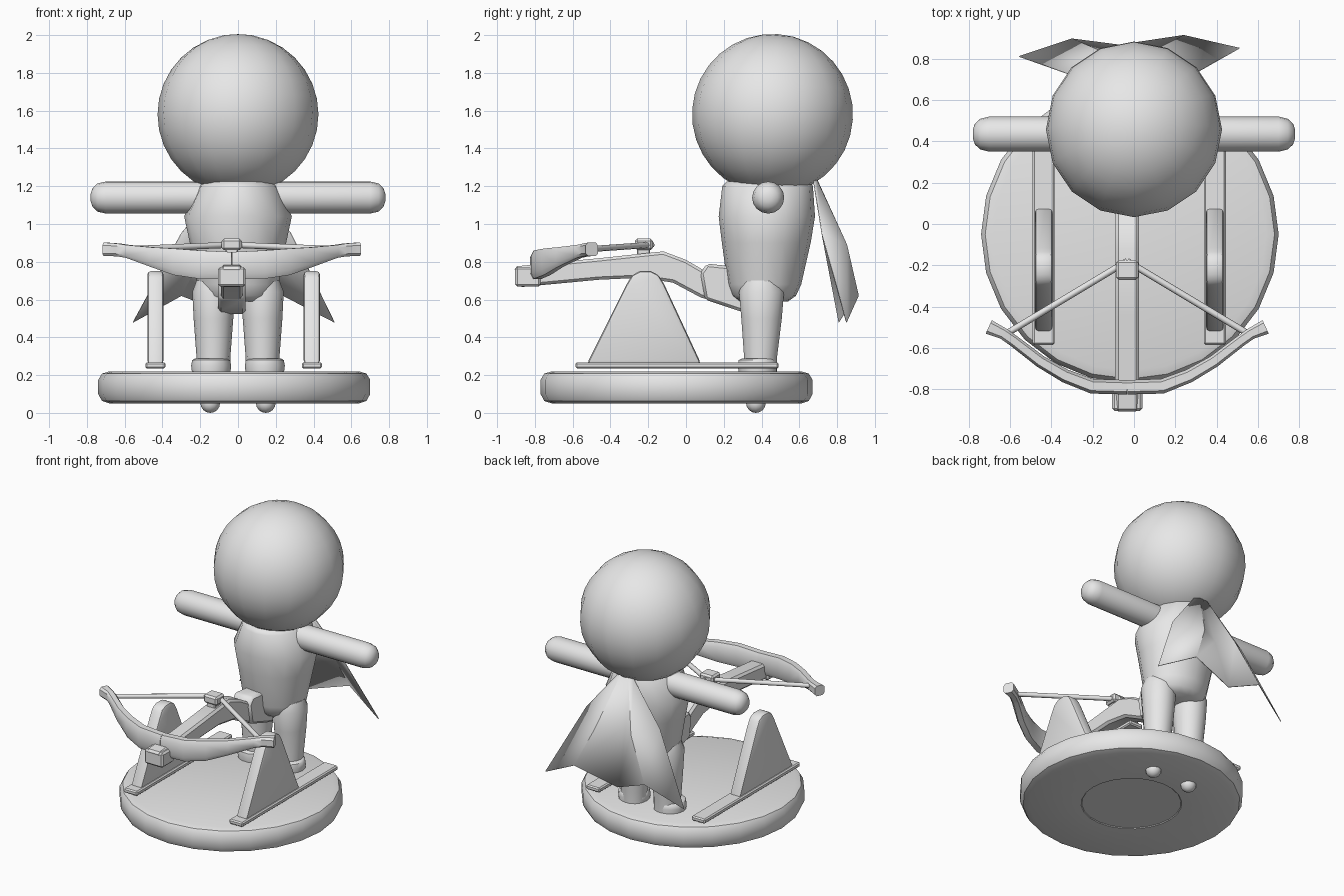
import bpy, bmesh, math
from mathutils import Vector

if "Cube" in bpy.data.objects:
    bpy.data.objects.remove(bpy.data.objects["Cube"])

grey = bpy.data.materials.new("plain_grey")
grey.diffuse_color = (0.8, 0.8, 0.8, 1)
grey.use_nodes = True
grey.node_tree.nodes["Principled BSDF"].inputs["Base Color"].default_value = grey.diffuse_color


def finish(name, bm, bevel=0.0, segs=2, angle=35):
    """Bevel the sharp edges, then make a smooth-shaded object."""
    bmesh.ops.recalc_face_normals(bm, faces=bm.faces)
    if bevel:
        sharp = [e for e in bm.edges if len(e.link_faces) == 2
                 and e.calc_face_angle() > math.radians(30)]
        bmesh.ops.bevel(bm, geom=sharp, offset=bevel, segments=segs,
                        profile=0.5, affect='EDGES', clamp_overlap=True)
    me = bpy.data.meshes.new(name)
    bm.to_mesh(me)
    bm.free()
    me.materials.append(grey)
    ob = bpy.data.objects.new(name, me)
    bpy.context.collection.objects.link(ob)
    bpy.ops.object.select_all(action='DESELECT')
    ob.select_set(True)
    bpy.context.view_layer.objects.active = ob
    bpy.ops.object.shade_smooth_by_angle(angle=math.radians(angle))
    return ob


def loft(name, rings, **kw):
    """Skin a list of equal-length point rings and cap both ends."""
    bm = bmesh.new()
    vs = [[bm.verts.new(p) for p in r] for r in rings]
    n = len(vs[0])
    for a, b in zip(vs, vs[1:]):
        for i in range(n):
            j = (i + 1) % n
            bm.faces.new((a[i], a[j], b[j], b[i]))
    bm.faces.new(vs[0])
    bm.faces.new(vs[-1])
    return finish(name, bm, **kw)


def ellipse(n, fn):
    return [fn(math.cos(math.tau * i / n), math.sin(math.tau * i / n)) for i in range(n)]


def upright_loft(name, x, rows, n=16, **kw):
    """Rows of (z, half width, half depth, centre y)."""
    return loft(name, [ellipse(n, lambda c, s: (x + c * rx, cy + s * ry, z))
                       for z, rx, ry, cy in rows], **kw)


def box(name, x, y, z, bevel=0.008):
    return loft(name, [[(x[0], y[0], h), (x[1], y[0], h), (x[1], y[1], h), (x[0], y[1], h)]
                       for h in z], bevel=bevel, segs=1)


def side_profile(name, x0, x1, pts, bevel, segs=2):
    return loft(name, [[(x, y, z) for y, z in pts] for x in (x0, x1)], bevel=bevel, segs=segs)


def ball(name, loc, r, tilt=0.0, n=16, rings=12):
    bm = bmesh.new()
    bmesh.ops.create_uvsphere(bm, u_segments=n, v_segments=rings, radius=r)
    ob = finish(name, bm, angle=60)
    ob.location = loc
    ob.rotation_euler.x = tilt
    return ob


# Round base with a shallow disc underneath
upright_loft("base", -0.02, [
    (0.055, 0.32, 0.32, -0.05), (0.05, 0.325, 0.325, -0.05),
    (0.05, 0.66, 0.66, -0.05), (0.063, 0.70, 0.70, -0.05),
    (0.10, 0.72, 0.72, -0.05), (0.175, 0.72, 0.72, -0.05),
    (0.208, 0.70, 0.70, -0.05), (0.22, 0.66, 0.66, -0.05)], n=24, angle=40)

# Head
ball("head", (0, 0.458, 1.58), 0.426, math.radians(-4), n=16, rings=16)

# Torso
upright_loft("torso", 0, [
    (1.225, 0.18, 0.22, 0.435), (1.20, 0.21, 0.24, 0.432),
    (1.04, 0.285, 0.255, 0.428), (0.90, 0.255, 0.235, 0.425),
    (0.68, 0.215, 0.195, 0.415), (0.62, 0.20, 0.17, 0.412),
    (0.59, 0.16, 0.13, 0.41)], angle=50)

# Arms: one rounded bar on each side
for side, label in ((-1, "left"), (1, "right")):
    stations = [(0.10, 0.085), (0.70, 0.085), (0.745, 0.074), (0.77, 0.05), (0.78, 0.02)]
    loft(label + "_arm",
         [ellipse(16, lambda c, s: (side * x, 0.435 + c * r, 1.14 + s * r))
          for x, r in stations], angle=50)

# Legs, feet and the pegs below the base
for side, label in ((-1, "left"), (1, "right")):
    upright_loft(label + "_leg", side * 0.13, [
        (0.20, 0.088, 0.088, 0.395), (0.30, 0.09, 0.09, 0.395),
        (0.50, 0.105, 0.11, 0.40), (0.64, 0.112, 0.122, 0.40),
        (0.70, 0.09, 0.10, 0.40)], n=14, angle=50)
    upright_loft(label + "_foot", side * 0.142, [
        (0.20, 0.10, 0.10, 0.38), (0.25, 0.106, 0.106, 0.377),
        (0.28, 0.10, 0.10, 0.377), (0.288, 0.085, 0.085, 0.38)], n=14, angle=50)
    ball(label + "_peg", (side * 0.147, 0.37, 0.052), 0.052, n=12, rings=8)

# Pleated cape: columns running from the neck down to the hem
columns = [
    [(-0.06, 0.675, 1.23), (-0.30, 0.72, 0.95), (-0.555, 0.81, 0.48)],
    [(-0.03, 0.69, 1.235), (-0.15, 0.83, 0.91), (-0.30, 0.895, 0.62)],
    [(0.0, 0.69, 1.24), (-0.035, 0.765, 0.90), (-0.07, 0.865, 0.53)],
    [(0.03, 0.69, 1.235), (0.12, 0.85, 0.89), (0.24, 0.912, 0.62)],
    [(0.06, 0.675, 1.23), (0.28, 0.72, 0.95), (0.51, 0.85, 0.48)]]
bm = bmesh.new()
grid = [[bm.verts.new(p) for p in col] for col in columns]
for a, b in zip(grid, grid[1:]):
    for i in range(2):
        bm.faces.new((a[i], b[i], b[i + 1], a[i + 1]))
cape = finish("cape", bm, angle=40)
thick = cape.modifiers.new("thickness", 'SOLIDIFY')
thick.thickness = 0.006
thick.offset = 0

# Rails and tapered stands
stand = [(-0.525, 0.26), (-0.315, 0.68), (-0.285, 0.73), (-0.245, 0.75),
         (-0.185, 0.75), (-0.145, 0.73), (-0.115, 0.68), (0.08, 0.26)]
for cx, label in ((-0.437, "left"), (0.391, "right")):
    box(label + "_rail", (cx - 0.053, cx + 0.053), (-0.585, 0.49), (0.235, 0.268))
    side_profile(label + "_stand", cx - 0.043, cx + 0.043, stand, 0.018)

# Crossbow stock and bent butt
MID = -0.033
side_profile("stock", MID - 0.058, MID + 0.058, [
    (-0.91, 0.775), (-0.45, 0.82), (-0.12, 0.855), (0.0, 0.81), (0.12, 0.74), (0.24, 0.70),
    (0.24, 0.57), (0.08, 0.61), (-0.07, 0.69), (-0.24, 0.715), (-0.46, 0.705),
    (-0.885, 0.665)], 0.015, 1)
side_profile("butt", MID - 0.072, MID + 0.072, [
    (0.075, 0.74), (0.11, 0.79), (0.30, 0.77), (0.36, 0.52), (0.28, 0.54), (0.10, 0.60)],
    0.015, 1)
box("stock_nose", (MID - 0.073, MID + 0.073), (-0.905, -0.77), (0.668, 0.773), 0.012)

# Bow limbs: (offset from the middle, y, z, half height, half depth)
limb = [(0.0, -0.79, 0.78, 0.072, 0.035), (0.17, -0.785, 0.785, 0.075, 0.036),
        (0.30, -0.735, 0.80, 0.070, 0.033), (0.42, -0.665, 0.825, 0.052, 0.03),
        (0.55, -0.565, 0.855, 0.034, 0.028), (0.60, -0.53, 0.863, 0.034, 0.028),
        (0.67, -0.498, 0.866, 0.036, 0.036)]
for side, label in ((-1, "left"), (1, "right")):
    rings = []
    for i, (x, y, z, hh, hd) in enumerate(limb):
        a, b = limb[max(i - 1, 0)], limb[min(i + 1, len(limb) - 1)]
        t = Vector((b[0] - a[0], b[1] - a[1])).normalized()
        # chamfered cross-section across the limb direction
        section = [(-1, -.6), (-.6, -1), (.6, -1), (1, -.6),
                   (1, .6), (.6, 1), (-.6, 1), (-1, .6)]
        rings.append([(MID + side * (x - t.y * u * hd), y + t.x * u * hd, z + v * hh)
                      for u, v in section])
    loft(label + "_bow_limb", rings, angle=35)

    # String from limb end to nut
    p0 = Vector((MID + side * 0.575, -0.525, 0.866))
    p1 = Vector((MID, -0.18, 0.89))
    d = (p1 - p0).normalized()
    u = d.cross(Vector((0, 0, 1))).normalized()
    w = u.cross(d)
    loft(label + "_string", [ellipse(8, lambda c, s: p + (u * c + w * s) * 0.016)
                             for p in (p0, p1)], angle=50)

# Nut holding the string, on a short post
box("nut", (MID - 0.054, MID + 0.054), (-0.27, -0.175), (0.862, 0.922), 0.012)
box("nut_post", (MID - 0.033, MID + 0.033), (-0.26, -0.19), (0.80, 0.88), 0.005)
